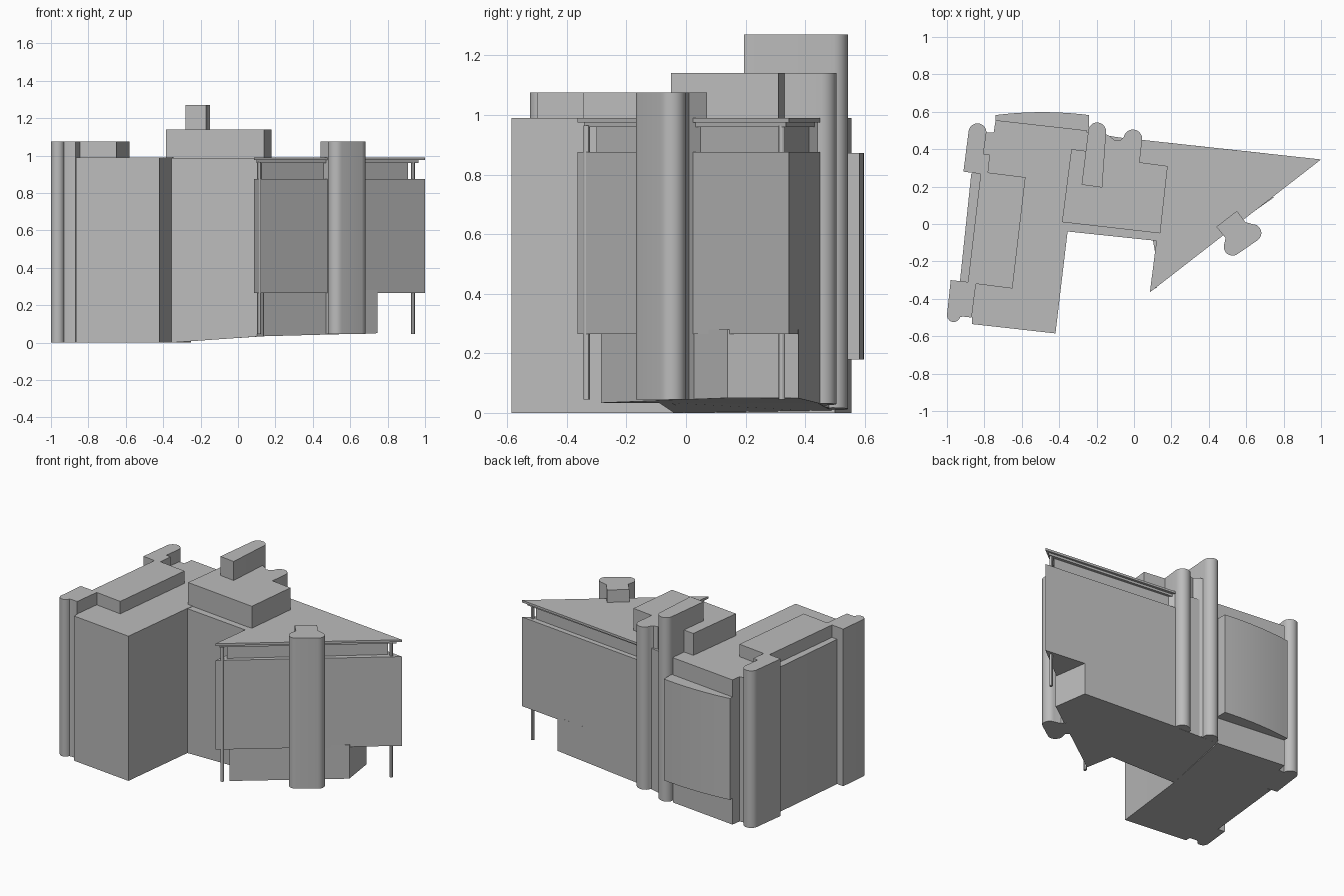
import bpy, bmesh, math

cube = bpy.data.objects.get("Cube")
if cube:
    bpy.data.objects.remove(cube, do_unlink=True)

grey = bpy.data.materials.new("plain grey")
grey.use_nodes = True
grey.diffuse_color = (0.5, 0.5, 0.5, 1)
grey.node_tree.nodes["Principled BSDF"].inputs["Base Color"].default_value = (0.5, 0.5, 0.5, 1)


def ground(x):
    """Height of the sloping site under the building."""
    return max(0, min((x + 0.35) * 0.086, 0.03 + 0.027 * x))


def arc(cx, cy, r, start, end, n=10):
    angles = [math.radians(start + (end - start) * i / n) for i in range(n + 1)]
    return [(cx + r * math.cos(a), cy + r * math.sin(a)) for a in angles]


def prism(name, outline, bottom, top):
    """Extrude a plan outline; bottom None follows the site slope."""
    bm = bmesh.new()
    low = [bm.verts.new((x, y, ground(x) if bottom is None else bottom)) for x, y in outline]
    high = [bm.verts.new((x, y, top)) for x, y in outline]
    bm.faces.new(low[::-1])
    bm.faces.new(high)
    for i in range(len(low)):
        j = (i + 1) % len(low)
        bm.faces.new((low[i], low[j], high[j], high[i]))
    bmesh.ops.recalc_face_normals(bm, faces=bm.faces)
    mesh = bpy.data.meshes.new(name)
    bm.to_mesh(mesh)
    bm.free()
    mesh.materials.append(grey)
    obj = bpy.data.objects.new(name, mesh)
    bpy.context.collection.objects.link(obj)
    bpy.ops.object.select_all(action="DESELECT")
    obj.select_set(True)
    bpy.context.view_layer.objects.active = obj
    bpy.ops.object.shade_smooth_by_angle(angle=math.radians(30))
    return obj


# Left wing and the centre block beside it
prism("left_wing", [
    (-0.866, -0.535), (-0.42, -0.585), (-0.355, -0.04), (-0.25, 0.5), (-0.74, 0.555),
    (-0.75, 0.49), (-0.8, 0.49), (-0.82, 0.27), (-0.87, 0.27), (-0.93, -0.3),
    (-0.89, -0.49), (-0.866, -0.49)], 0, 0.99)
prism("centre_block", [
    (-0.355, -0.04), (0.12, -0.09), (0.17, 0.3), (0.04, 0.445), (-0.26, 0.49)], None, 0.988)

# Wing penthouse with its two rounded end towers
prism("wing_penthouse_and_towers",
      arc(-0.964, -0.488, 0.036, 180, 345)
      + [(-0.915, -0.495), (-0.868, -0.5), (-0.845, -0.32), (-0.65, -0.345), (-0.58, 0.25),
         (-0.78, 0.275), (-0.77, 0.37), (-0.805, 0.375)]
      + arc(-0.837, 0.49, 0.048, 0, 180)
      + [(-0.912, 0.28), (-0.82, 0.268), (-0.888, -0.31), (-0.98, -0.3)], 0, 1.075)

# Shallow curved bay on the back of the wing
steps = [-0.24 - 0.05 * i for i in range(11)]
prism("back_bay", [(-0.74, 0.5), (-0.24, 0.45)]
      + [(x, 0.598 - 0.25 * (x + 0.49) ** 2) for x in steps], 0.18, 0.873)

# Service core and the tall stair tower
prism("service_core", [
    (-0.385, 0.01), (0.14, -0.05), (0.18, 0.31), (0.03, 0.33)]
    + arc(-0.006, 0.455, 0.05, 0, 170)
    + [(-0.07, 0.45), (-0.1, 0.445), (-0.13, 0.47), (-0.17, 0.49), (-0.245, 0.45),
       (-0.255, 0.39), (-0.335, 0.4)], None, 1.14)
prism("stair_tower", [(-0.28, 0.21), (-0.17, 0.195)]
      + arc(-0.197, 0.495, 0.048, 0, 180), None, 1.27)

# Triangular wing: ground storey, main storeys, recessed top storey, stepped roof
prism("triangle_ground_storey", [
    (0.1, -0.08), (0.137, -0.285), (0.745, 0.14), (0.71, 0.377), (0.04, 0.45)], None, 0.28)
prism("triangle_main_storeys", [
    (0.12, -0.09), (0.085, -0.365), (1, 0.345), (0.04, 0.45)], 0.265, 0.875)
prism("triangle_top_storey", [
    (0.14, -0.09), (0.125, -0.3), (0.91, 0.32), (0.05, 0.415)], 0.87, 0.965)
prism("roof_lower_slab", [
    (0.12, -0.09), (0.1, -0.342), (0.965, 0.335), (0.04, 0.432)], 0.96, 0.976)
prism("roof_upper_slab", [
    (0.12, -0.09), (0.085, -0.365), (1, 0.345), (0.04, 0.45)], 0.975, 0.99)

# Slender posts under the two overhanging corners
for side, (x, y) in (("front", (0.113, -0.333)), ("tip", (0.935, 0.322))):
    prism(side + "_post", arc(x, y, 0.011, 0, 330, 11), 0.045, 0.965)

# Rounded tower on the long face of the triangle
prism("front_tower", [(0.55, 0.07), (0.44, -0.015), (0.49, -0.075)]
      + arc(0.527, -0.122, 0.047, 160, 307)
      + arc(0.634, -0.048, 0.047, 307, 450)
      + [(0.595, 0.01)], 0.045, 1.075)
